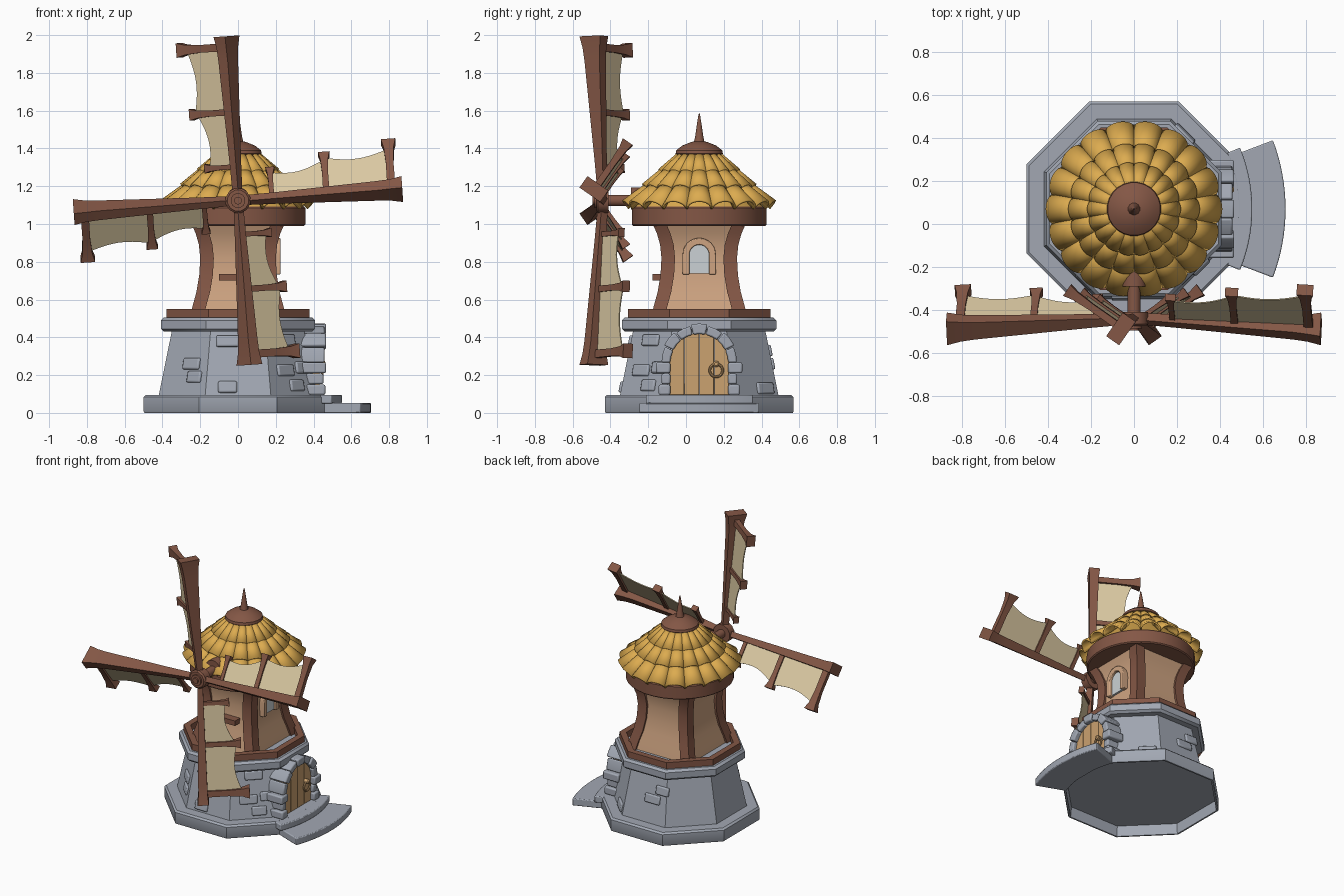
import bpy, bmesh, math
from math import sin, cos, pi, radians
from mathutils import Matrix, Vector

if "Cube" in bpy.data.objects:
    bpy.data.objects.remove(bpy.data.objects["Cube"])

CY = 0.07                     # tower axis is at x=0, y=CY
AXIS = Matrix.Translation((0, CY, 0))
I4 = Matrix.Identity(4)


def material(name, rgb):
    m = bpy.data.materials.new(name)
    m.diffuse_color = (*rgb, 1)
    m.use_nodes = True
    m.node_tree.nodes["Principled BSDF"].inputs["Base Color"].default_value = m.diffuse_color
    return m


STONE = material("stone", (0.36, 0.39, 0.45))
WOOD = material("dark_wood", (0.23, 0.095, 0.06))
PLASTER = material("plaster", (0.62, 0.37, 0.22))
DOOR = material("door_wood", (0.60, 0.36, 0.16))
TILE = material("roof_tile", (0.72, 0.41, 0.08))
CLOTH = material("sail_cloth", (0.70, 0.58, 0.36))
GLASS = material("glass", (0.60, 0.64, 0.66))


def finish(name, bm, mat, bevel=0, solid=0, angle=35):
    bmesh.ops.remove_doubles(bm, verts=bm.verts, dist=1e-5)
    bmesh.ops.recalc_face_normals(bm, faces=bm.faces)
    me = bpy.data.meshes.new(name)
    bm.to_mesh(me)
    bm.free()
    me.materials.append(mat)
    if angle:
        me.shade_smooth()
        me.set_sharp_from_angle(angle=radians(angle))
    ob = bpy.data.objects.new(name, me)
    bpy.context.collection.objects.link(ob)
    if solid:
        s = ob.modifiers.new("thickness", 'SOLIDIFY')
        s.thickness, s.offset = solid, 0
    if bevel:
        b = ob.modifiers.new("bevel", 'BEVEL')
        b.width, b.segments, b.limit_method = bevel, 2, 'ANGLE'
    return ob


def loft(bm, sections, M=I4, closed=True, caps=True):
    rows = [[bm.verts.new(M @ Vector(p)) for p in s] for s in sections]
    n = len(rows[0])
    for a, b in zip(rows, rows[1:]):
        for i in range(n if closed else n - 1):
            j = (i + 1) % n
            bm.faces.new((a[i], a[j], b[j], b[i]))
    if caps:
        bm.faces.new(rows[0])
        bm.faces.new(rows[-1])


def lathe(name, profile, n, mat, M=AXIS, **kw):
    """Turn (apothem, z) points into an n-sided solid with a flat side facing each axis."""
    bm = bmesh.new()
    k = 1 / cos(pi / n)
    loft(bm, [[(r * k * cos((2 * i + 1) * pi / n), r * k * sin((2 * i + 1) * pi / n), z)
               for i in range(n)] for r, z in profile], M, caps=False)
    return finish(name, bm, mat, **kw)


def rect(a, b, z, cx=0, cy=0):
    return [(cx - a, cy - b, z), (cx + a, cy - b, z), (cx + a, cy + b, z), (cx - a, cy + b, z)]


def box(name, size, mat, M, bevel=0):
    x, y, z = (s / 2 for s in size)
    bm = bmesh.new()
    loft(bm, [rect(x, y, -z), rect(x, y, z)], M)
    return finish(name, bm, mat, bevel)


def prism(name, outline, x0, x1, mat, bevel=0):
    """Extrude a (y, z) outline along x; y is measured from the tower axis."""
    bm = bmesh.new()
    loft(bm, [[(x, y, z) for y, z in outline] for x in (x0, x1)], AXIS)
    return finish(name, bm, mat, bevel)


def arch(r, z0, zs, n=16):
    return [(r, z0)] + [(r * cos(pi * i / n), zs + r * sin(pi * i / n)) for i in range(n + 1)] + [(-r, z0)]


# Stone base, recessed underneath
lathe("base_plinth", [(0, .075), (.478, .075), (.484, 0), (.495, 0), (.5, .008), (.5, .083), (.488, .095), (.40, .095)],
      8, STONE)
lathe("stone_wall", [(.42, .09), (.35, .435)], 8, STONE)
lathe("stone_ledge", [(.33, .43), (.393, .43), (.408, .445), (.408, .49), (.393, .505), (0, .505)], 8, STONE)
lathe("wooden_rim", [(.335, .5), (.378, .5), (.378, .55), (.335, .55), (.335, .5)], 8, WOOD)

# Raised bricks: (side angle, sideways offset, z)
for i, (ang, t, z) in enumerate([
        (270, -.055, .38), (270, -.055, .137), (225, .04, .26), (225, .075, .19),
        (315, -.04, .225), (315, .03, .145), (315, .0, .385), (315, .09, .24),
        (45, .08, .13), (90, .12, .33), (90, .05, .26)]):
    a = .42 - (z - .09) * .2
    M = (AXIS @ Matrix.Rotation(radians(ang), 4, 'Z') @ Matrix.Translation((a, t, z))
         @ Matrix.Rotation(radians(-11.5), 4, 'Y'))
    box(f"wall_brick_{i}", (.024, .12 if i % 2 == 0 else .1, .062), STONE, M, .009)

# Plaster body with a waist, and a curved post on each corner
waist = [(.255, .5), (.242, .56), (.22, .64), (.205, .73), (.2, .82), (.207, .89), (.224, .95), (.246, 1.0)]
lathe("plaster_body", [(r - .014, z) for r, z in waist], 4, PLASTER)
for sx in (-1, 1):
    for sy in (-1, 1):
        bm = bmesh.new()
        loft(bm, [rect(.036, .036, z, sx * (r - .036), sy * (r - .036)) for r, z in waist], AXIS)
        finish("corner_post", bm, WOOD)
lathe("top_ring", [(0, .99), (.35, .99), (.357, .997), (.357, 1.085), (.35, 1.092), (0, 1.092)], 32, WOOD)
box("front_shelf", (.2, .07, .036), WOOD, Matrix.Translation((0, -.143, .718)))

# Roof: cone under three rows of half-round tiles
lathe("roof_cone", [(0, 1.09), (.35, 1.09), (.09, 1.36), (0, 1.36)], 36, TILE)
N = 18
for row, (r0, z0, w0, r1, z1, w1) in enumerate([
        (.37, 1.08, .066, .23, 1.205, .042),
        (.272, 1.178, .051, .165, 1.285, .032),
        (.192, 1.265, .037, .09, 1.37, .02)]):
    bm = bmesh.new()
    slope = Vector((r1 - r0, z1 - z0)).normalized()
    nx, nz = slope.y, -slope.x
    for k in range(N):
        M = AXIS @ Matrix.Rotation(2 * pi * k / N, 4, 'Z')
        secs = []
        for r, z, w in ((r0, z0, w0), (r1, z1, w1)):
            arc = [pi * i / 10 for i in range(11)]
            secs.append([(r + nx * w * .85 * sin(a), w * cos(a), z + nz * w * .85 * sin(a)) for a in arc])
        loft(bm, secs, M, closed=False, caps=False)
    finish(f"roof_tiles_row_{row}", bm, TILE, solid=.012)
lathe("roof_cap", [(0, 1.355), (.115, 1.36), (.125, 1.372), (.122, 1.39), (.09, 1.415), (.04, 1.435), (0, 1.44)], 24, WOOD)
lathe("roof_spike", [(.03, 1.425), (.022, 1.46), (.012, 1.53), (.004, 1.58), (0, 1.588)], 12, WOOD)

# Axle and hub, pointing to the front
HZ = 1.124
FRONT = Matrix.Translation((0, 0, HZ)) @ Matrix.Rotation(pi / 2, 4, 'X')
lathe("axle", [(0, .05), (.03, .05), (.03, .46), (0, .46)], 16, WOOD, FRONT)
lathe("hub", [(0, .41), (.065, .41), (.065, .465), (.055, .475), (0, .475)], 12, WOOD, FRONT)
lathe("hub_pin", [(.038, .47), (.038, .485), (.02, .485), (.02, .495), (0, .495)], 12, WOOD, FRONT)
lathe("axle_collar", [(0, .2), (.058, .2), (.058, .29), (0, .29)], 16, WOOD, Matrix.Translation((0, 0, .012)) @ FRONT)

# Four pitched sails
P = radians(35)
LOCAL = Matrix(((-cos(P), sin(P), 0, 0), (sin(P), cos(P), -.055, 0), (0, 0, 1, 0), (0, 0, 0, 1)))
for k in range(4):
    M = Matrix.Translation((0, -.44, HZ)) @ Matrix.Rotation(radians(90 * k - 4), 4, 'Y') @ LOCAL
    bm = bmesh.new()
    loft(bm, [rect(a, b, u) for u, a, b in ((0, .018, .018), (.2, .02, .025), (.74, .03, .048),
                                            (.81, .031, .055), (.872, .037, .067))], M)
    finish(f"sail_{k}_spar", bm, WOOD)
    bm = bmesh.new()
    for u, end, h in ((.815, .31, .024), (.47, .26, .019), (.18, .19, .015)):
        loft(bm, [[(w, -h * s * .8, u - h * s), (w, h * s * .8, u - h * s),
                   (w, h * s * .8, u + h * s), (w, -h * s * .8, u + h * s)]
                  for w, s in ((0, .9), (end * .55, .85), (end * .85, 1.1), (end, 1.6))], M)
    finish(f"sail_{k}_crossbars", bm, WOOD)
    bm = bmesh.new()
    for u0, w0, u1, w1 in ((.18, .165, .47, .225), (.47, .235, .815, .265)):
        loft(bm, [[(0, 0, u0 + (u1 - u0) * t), (w0 + (w1 - w0) * t - .035 * sin(pi * t), 0, u0 + (u1 - u0) * t)]
                  for t in (i / 10 for i in range(11))], M, closed=False, caps=False)
    finish(f"sail_{k}_cloth", bm, CLOTH, solid=.006, angle=0)

# Door planks, stone surround and ring handle on the right side
R, ZS = .158, .265
for i in range(4):
    y0, y1 = -R + i * R / 2 + .001, -R + (i + 1) * R / 2 - .001
    top = [(y, ZS + math.sqrt(max(0, R * R - y * y))) for y in (y1 + (y0 - y1) * j / 6 for j in range(7))]
    prism(f"door_plank_{i}", [(y0, .095), (y1, .095)] + top, .34, .432, DOOR, .002)
for i in range(7):
    a0, a1 = pi * i / 7 + .012, pi * (i + 1) / 7 - .012
    ro = .208 if i % 2 else .2
    pts = [(r * cos(a), ZS + r * sin(a)) for r, a in
           ((.153, a0), (ro, a0), (ro, (a0 + a1) / 2), (ro, a1), (.153, a1), (.153, (a0 + a1) / 2))]
    prism(f"arch_stone_{i}", pts, .33, .466 if i % 2 else .458, STONE, .008)
for s in (-1, 1):
    for j, (z0, z1, w) in enumerate(((.095, .15, .215), (.152, .208, .2), (.21, .267, .228))):
        prism("jamb_stone", [(s * .153, z0), (s * w, z0), (s * w, z1), (s * .153, z1)],
              .34, (.462, .452, .466)[j], STONE, .009)
HANDLE = Matrix.Translation((.446, CY + .09, .225))
bm = bmesh.new()
loft(bm, [[((.007 * cos(b)), (.034 + .007 * cos(b + pi / 2)) * cos(a), (.034 + .007 * cos(b + pi / 2)) * sin(a))
           for b in (2 * pi * j / 8 for j in range(8))] for a in (2 * pi * i / 24 for i in range(25))], HANDLE, caps=False)
finish("door_ring", bm, DOOR)
lathe("door_knob", [(0, -.02), (.016, -.02), (.016, .012), (.009, .018), (0, .018)], 12, DOOR,
      HANDLE @ Matrix.Translation((0, 0, .034)) @ Matrix.Rotation(pi / 2, 4, 'Y'))

# Fan-shaped steps
for name, rad, half, z0, z1 in (("lower_step", .9, 20.8, 0, .052), ("upper_step", .745, 22.5, .05, .096)):
    arc = [radians(-half + 2 * half * i / 16) for i in range(17)]
    pts = [(r * cos(a) - .195, r * sin(a)) for r, seq in ((.68, arc[::-1]), (rad, arc)) for a in seq]
    bm = bmesh.new()
    loft(bm, [[(x, y, z) for x, y in pts] for z in (z0, z1)], AXIS)
    finish(name, bm, STONE, .006)

# Arched window on the right side
prism("window_frame", arch(.088, .733, .838) + arch(.052, .733, .838)[::-1], .15, .225, PLASTER, .005)
prism("window_glass", arch(.054, .737, .838), .15, .205, GLASS)
